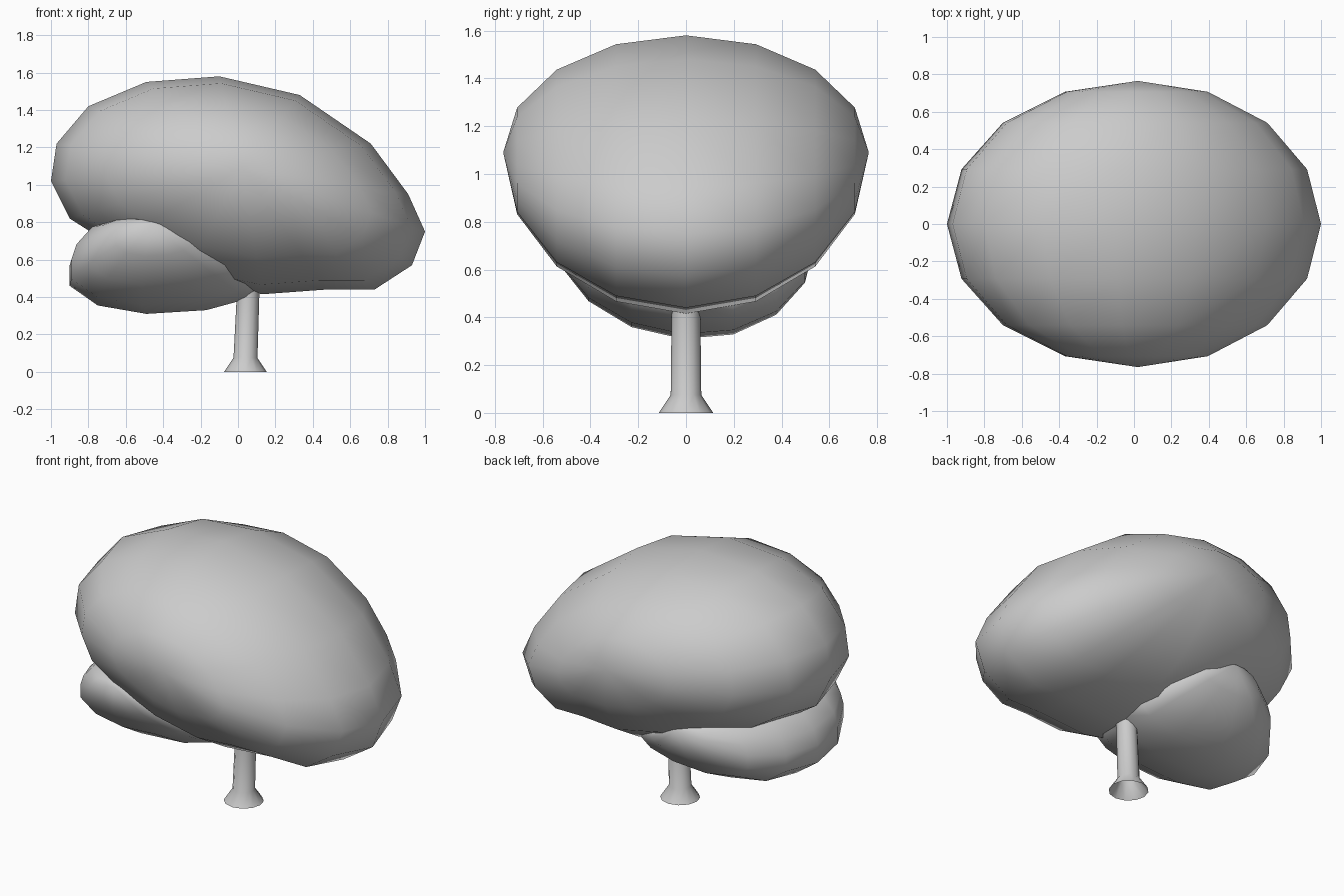
import bpy, bmesh, math
from mathutils import Vector

if "Cube" in bpy.data.objects:
    bpy.data.objects.remove(bpy.data.objects["Cube"])


def make_object(name, bm, angle):
    bmesh.ops.recalc_face_normals(bm, faces=bm.faces[:])
    mesh = bpy.data.meshes.new(name)
    bm.to_mesh(mesh)
    bm.free()
    obj = bpy.data.objects.new(name, mesh)
    bpy.context.collection.objects.link(obj)
    bpy.ops.object.select_all(action='DESELECT')
    bpy.context.view_layer.objects.active = obj
    obj.select_set(True)
    bpy.ops.object.shade_smooth_by_angle(angle=math.radians(angle))
    return obj


def bridge(bm, a, b):
    n = len(a)
    for i in range(n):
        bm.faces.new((a[i], a[(i + 1) % n], b[(i + 1) % n], b[i]))


def foliage(name, profile, pole, half_depth, y_mid=0.0, lean=(0, 0), steps=8):
    """Rounded blob: front outline shrinking towards a pole at each y end.
    lean shifts the far end in x and z, and the near end the other way."""
    bm = bmesh.new()
    px, pz = pole
    rings = []
    for k in range(1, steps):
        lat = math.pi * (k / steps - 0.5)
        s, t = math.cos(lat), math.sin(lat)
        rings.append([bm.verts.new((px + (x - px) * s + lean[0] * t,
                                    y_mid + half_depth * t,
                                    pz + (z - pz) * s + lean[1] * t))
                      for x, z in profile])
    for a, b in zip(rings, rings[1:]):
        bridge(bm, a, b)
    for ring, t in ((rings[0], -1), (rings[-1], 1)):
        tip = bm.verts.new((px + lean[0] * t, y_mid + t * half_depth, pz + lean[1] * t))
        for i in range(len(ring)):
            bm.faces.new((ring[i], ring[(i + 1) % len(ring)], tip))
    return make_object(name, bm, 60)


# Large leaning crown
foliage("upper_crown", [
    (-1.0, 1.02), (-0.97, 1.22), (-0.80, 1.42), (-0.49, 1.55),
    (-0.10, 1.58), (0.33, 1.48), (0.71, 1.22), (0.91, 0.95),
    (1.0, 0.75), (0.93, 0.57), (0.73, 0.44), (0.47, 0.44),
    (0.13, 0.415), (-0.28, 0.50), (-0.68, 0.68), (-0.90, 0.82)],
    (0.02, 1.09), 0.765)

# Smaller lobe tucked under the left of the crown
foliage("lower_crown", [
    (-0.90, 0.57), (-0.87, 0.66), (-0.78, 0.76), (-0.62, 0.82),
    (-0.40, 0.82), (-0.15, 0.76), (0.03, 0.64), (0.12, 0.54),
    (0.14, 0.46), (0.05, 0.39), (-0.17, 0.33), (-0.49, 0.31),
    (-0.75, 0.355), (-0.90, 0.46)],
    (-0.38, 0.75), 0.555, -0.015, (0.08, -0.04))

# Trunk with flared, open foot
bm = bmesh.new()
rings = []
for cx, z, r in ((0.04, 0, 0.114), (0.04, 0.075, 0.064), (0.055, 0.44, 0.06)):
    rings.append([bm.verts.new(Vector((cx + r * math.cos(i * math.tau / 12),
                                       r * math.sin(i * math.tau / 12), z)))
                  for i in range(12)])
for a, b in zip(rings, rings[1:]):
    bridge(bm, a, b)
bm.faces.new(rings[-1])
make_object("trunk", bm, 50)
